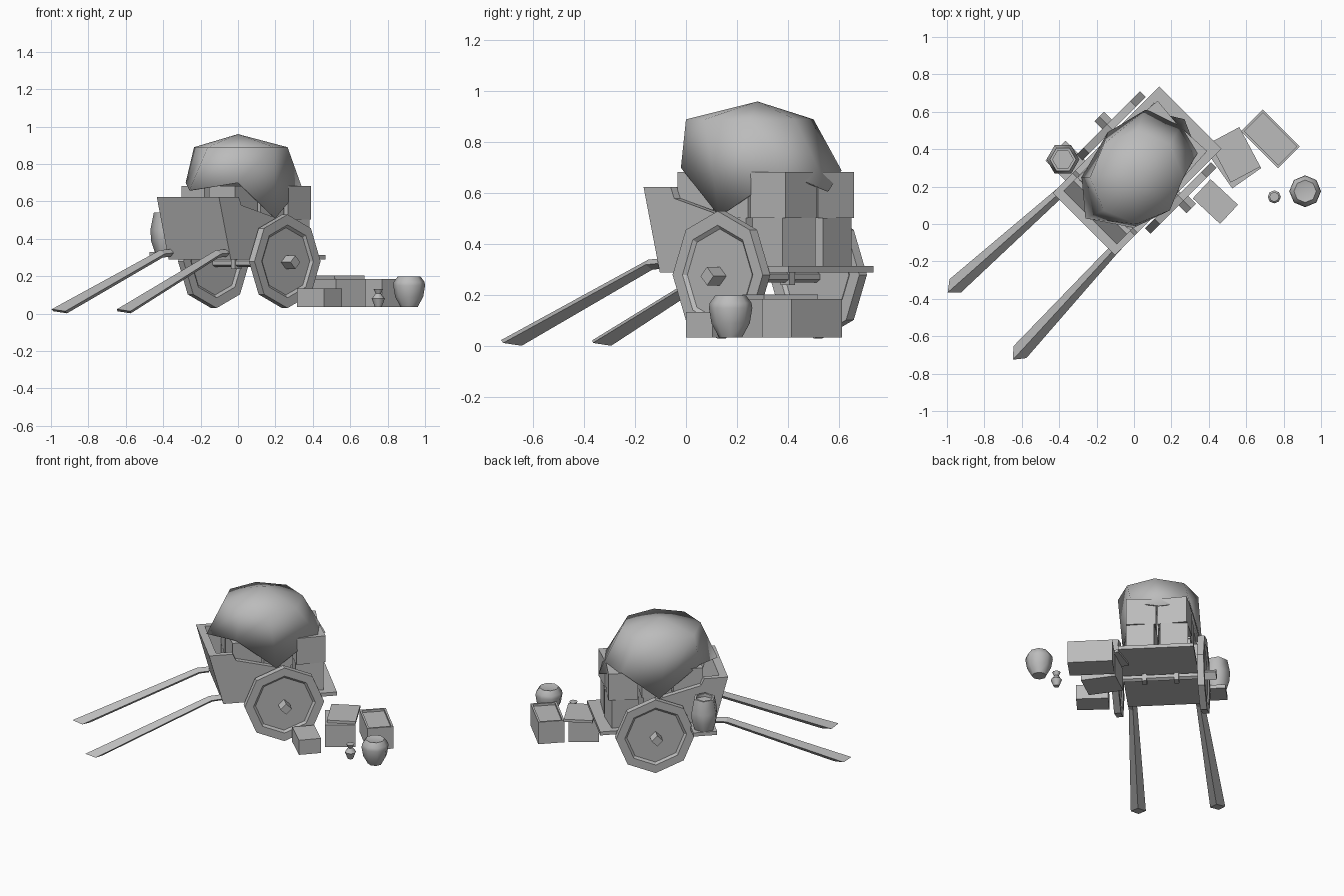
import bpy, bmesh, math
from math import radians, cos, sin, pi
from mathutils import Matrix, Vector

cube = bpy.data.objects.get("Cube")
if cube:
    bpy.data.objects.remove(cube, do_unlink=True)

grey = bpy.data.materials.new("plain grey")
grey.use_nodes = True
grey.diffuse_color = (0.5, 0.5, 0.5, 1)
grey.node_tree.nodes["Principled BSDF"].inputs["Base Color"].default_value = (0.5, 0.5, 0.5, 1)

# The cart stands at 45 degrees, with its nose towards -x -y
CART = Matrix.Translation((-0.134, 0.134, 0)) @ Matrix.Rotation(radians(-45), 4, 'Z')


def finish(name, bm, matrix=Matrix(), smooth=None):
    bmesh.ops.recalc_face_normals(bm, faces=bm.faces)
    bm.transform(matrix)
    mesh = bpy.data.meshes.new(name)
    bm.to_mesh(mesh)
    bm.free()
    mesh.materials.append(grey)
    ob = bpy.data.objects.new(name, mesh)
    bpy.context.collection.objects.link(ob)
    if smooth:
        bpy.ops.object.select_all(action='DESELECT')
        ob.select_set(True)
        bpy.context.view_layer.objects.active = ob
        bpy.ops.object.shade_smooth_by_angle(angle=radians(smooth))
    return ob


def loft(rings, caps=True):
    bm = bmesh.new()
    rows = [[bm.verts.new(p) for p in ring] for ring in rings]
    n = len(rows[0])
    for a, b in zip(rows, rows[1:]):
        for i in range(n):
            j = (i + 1) % n
            bm.faces.new((a[i], a[j], b[j], b[i]))
    if caps:
        bm.faces.new(rows[0])
        bm.faces.new(rows[-1])
    return bm


def lathe(name, profile, sides, matrix, smooth=None):
    rings = [[(r * cos(2 * pi * i / sides), r * sin(2 * pi * i / sides), z)
              for i in range(sides)] for r, z in profile]
    return finish(name, loft(rings), matrix, smooth)


def box(name, centre, size, turn=0, parent=Matrix(), inset=0, depth=0):
    bm = bmesh.new()
    bmesh.ops.create_cube(bm, size=1)
    bmesh.ops.scale(bm, vec=size, verts=bm.verts)
    if inset:
        top = max(bm.faces, key=lambda f: f.calc_center_median().z)
        bmesh.ops.inset_individual(bm, faces=[top], thickness=inset)
        lip = bmesh.ops.extrude_face_region(bm, geom=[top])["geom"]
        bmesh.ops.translate(bm, vec=(0, 0, -depth),
                            verts=[v for v in lip if isinstance(v, bmesh.types.BMVert)])
        bmesh.ops.delete(bm, geom=[top], context='FACES')
    place = Matrix.Translation(centre) @ Matrix.Rotation(radians(turn), 4, 'Z')
    return finish(name, bm, parent @ place)


def board(name, outline, x0, x1):
    return finish(name, loft([[(x, y, z) for y, z in outline] for x in (x0, x1)]), CART)


# Cart body
box("cart_floor", (0, 0.26, 0.302), (0.47, 0.71, 0.024), parent=CART)
board("front_board", [(-0.10, 0.29), (-0.19, 0.625), (-0.14, 0.625), (-0.06, 0.29)], -0.235, 0.235)
side = [(-0.10, 0.29), (-0.19, 0.625), (-0.04, 0.625), (-0.02, 0.58), (0.27, 0.505), (0.30, 0.30)]
for tag, s in (("right", 1), ("left", -1)):
    board(tag + "_side_board", side, s * 0.235, s * 0.20)

# Wheels, hubs and axle
wheel = [(0.02, -0.009), (0.18, -0.009), (0.195, -0.021), (0.25, -0.021),
         (0.25, 0.021), (0.195, 0.021), (0.18, 0.009), (0.02, 0.009)]
across = Matrix.Rotation(radians(90), 4, 'Y')
for tag, s in (("right", 1), ("left", -1)):
    lathe(tag + "_wheel", wheel, 8, CART @ Matrix.Translation((s * 0.268, 0.275, 0.28)) @ across)
    lathe(tag + "_hub", [(0.036, -0.04), (0.036, 0.04)], 4,
          CART @ Matrix.Translation((s * 0.308, 0.275, 0.275)) @ across)
    box(tag + "_axle_bracket", (s * 0.1, 0.275, 0.27), (0.03, 0.05, 0.06), parent=CART)
lathe("axle", [(0.022, -0.28), (0.022, 0.28)], 6,
      CART @ Matrix.Translation((0, 0.275, 0.272)) @ across)


# Pull shafts: diamond section, widening towards ends cut flat to the ground
def shaft(name, root, knee, tip):
    root, knee, tip = Vector(root), Vector(knee), Vector(tip)
    ahead = (tip - knee).to_2d().to_3d().normalized()
    across_way = Vector((-ahead.y, ahead.x, 0))
    rings = []
    for c, w, h, lean in ((root, 0.025, 0.02, 0), (knee, 0.027, 0.02, 0.01), (tip, 0.047, 0.011, 0.055)):
        top = Vector((0, 0, h)) + ahead * lean
        rings.append([c + top, c + across_way * w, c - top, c - across_way * w])
    finish(name, loft(rings))


shaft("right_shaft", (-0.06, -0.09, 0.325), (-0.11, -0.14, 0.32), (-0.61, -0.685, 0.013))
shaft("left_shaft", (-0.36, 0.20, 0.325), (-0.41, 0.155, 0.32), (-0.955, -0.33, 0.013))

# Stacked crates in the cart
turns = (3, -4, 2, -2, 5, -3)
for row, y in enumerate((0.05, 0.25, 0.455)):
    for col, s in enumerate((-1, 1)):
        turn = turns[row * 2 + col]
        box("lower_crate", (s * 0.1, y, 0.408), (0.175, 0.175, 0.19), turn, CART)
        box("upper_crate", (s * 0.103, y, 0.593), (0.185, 0.185, 0.18), -turn, CART)

# Cloth cover hanging in points over the wheels
hem = [(0.34, 0.38, 0.68), (0.27, 0.56, 0.61), (0.06, 0.61, 0.69), (-0.14, 0.49, 0.52),
       (-0.28, 0.25, 0.70), (-0.26, 0.03, 0.66), (0.0, -0.02, 0.70), (0.20, 0.13, 0.51)]
shoulder = [(0.015 + 0.25 * cos(i * pi / 4), 0.25 + 0.25 * sin(i * pi / 4), 0.89) for i in range(8)]
bm = loft([hem, shoulder], caps=False)
bm.verts.ensure_lookup_table()
rim = bm.verts[8:16]
peak = bm.verts.new((0, 0.28, 0.96))
for i in range(8):
    bm.faces.new((rim[i], rim[(i + 1) % 8], peak))
cover = finish("cloth_cover", bm, smooth=80)
cover.modifiers.new("thickness", 'SOLIDIFY').thickness = 0.008

# Barrel on a side shelf
box("barrel_shelf", (-0.30, -0.02, 0.318), (0.17, 0.15, 0.025), parent=CART)
lathe("barrel", [(0.065, 0.33), (0.085, 0.39), (0.088, 0.45), (0.07, 0.54), (0.055, 0.54), (0.055, 0.52)],
      6, Matrix.Translation((-0.38, 0.345, 0)), 65)

# Goods on the ground
box("open_crate", (0.73, 0.455, 0.11), (0.28, 0.165, 0.15), -45, inset=0.018, depth=0.015)
box("lidded_crate", (0.54, 0.335, 0.11), (0.22, 0.19, 0.15), -55)
lid = box("crate_lid", (0.54, 0.37, 0.195), (0.24, 0.18, 0.018), -62)
box("small_crate", (0.435, 0.12, 0.085), (0.20, 0.14, 0.10), -43)
lathe("large_jar", [(0.045, 0.035), (0.075, 0.09), (0.085, 0.15), (0.082, 0.17), (0.06, 0.20), (0.04, 0.195)],
      8, Matrix.Translation((0.915, 0.175, 0)), 50)
lathe("small_vase", [(0.018, 0.035), (0.035, 0.08), (0.014, 0.108), (0.026, 0.133)],
      8, Matrix.Translation((0.75, 0.145, 0)), 50)
